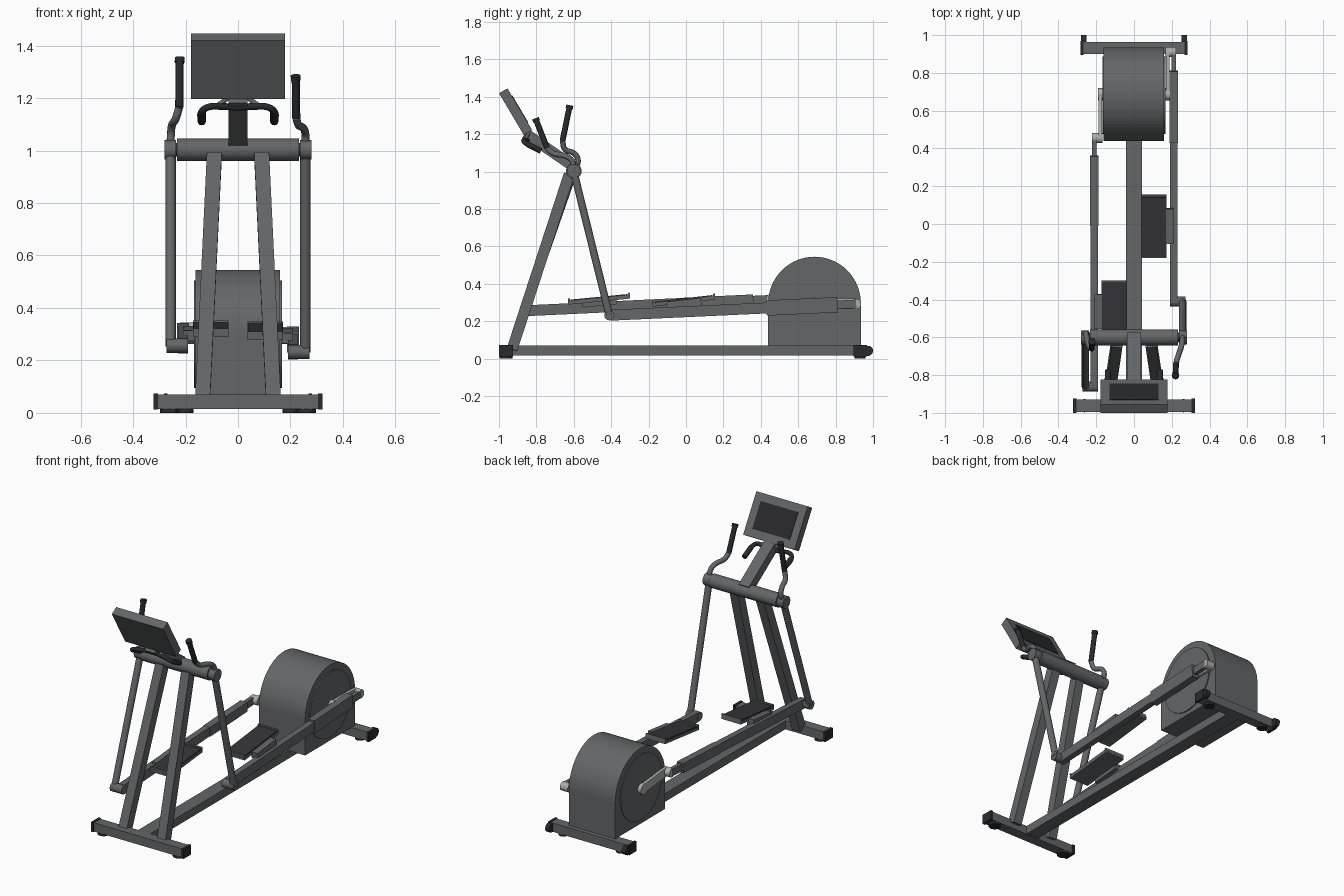
import bpy, bmesh, math
from mathutils import Vector, Matrix

if "Cube" in bpy.data.objects:
    bpy.data.objects.remove(bpy.data.objects["Cube"])


def material(name, r, g, b):
    m = bpy.data.materials.new(name)
    m.diffuse_color = (r, g, b, 1)
    m.use_nodes = True
    m.node_tree.nodes["Principled BSDF"].inputs["Base Color"].default_value = m.diffuse_color
    return m


GREY = material("graphite_grey", 0.125, 0.135, 0.14)
DARK = material("dark_rubber", 0.035, 0.034, 0.042)
BLACK = material("black_plastic", 0.022, 0.023, 0.026)
LIGHT = material("light_metal", 0.42, 0.42, 0.40)


def finish(bm, name, mat, smooth=False):
    bmesh.ops.recalc_face_normals(bm, faces=bm.faces[:])
    me = bpy.data.meshes.new(name)
    bm.to_mesh(me)
    bm.free()
    me.materials.append(mat)
    ob = bpy.data.objects.new(name, me)
    bpy.context.collection.objects.link(ob)
    bpy.ops.object.select_all(action='DESELECT')
    ob.select_set(True)
    bpy.context.view_layer.objects.active = ob
    if smooth:
        bpy.ops.object.shade_smooth_by_angle(angle=math.radians(35))
    return ob


def box(name, x0, x1, y0, y1, z0, z1, mat=GREY):
    bm = bmesh.new()
    m = Matrix.Translation(((x0 + x1) / 2, (y0 + y1) / 2, (z0 + z1) / 2))
    bmesh.ops.create_cube(bm, size=1, matrix=m @ Matrix.Diagonal((x1 - x0, y1 - y0, z1 - z0, 1)))
    return finish(bm, name, mat)


def beam(name, p, q, wide, deep, mat=GREY):
    """Rectangular bar from p to q; wide runs along x, deep is across it."""
    p, q = Vector(p), Vector(q)
    d = (q - p).normalized()
    side = (Vector((1, 0, 0)) - d * d.x).normalized()
    up = d.cross(side)
    m = Matrix((side, d, up)).transposed().to_4x4()
    m.translation = (p + q) / 2
    bm = bmesh.new()
    bmesh.ops.create_cube(bm, size=1, matrix=m @ Matrix.Diagonal((wide, (q - p).length, deep, 1)))
    return finish(bm, name, mat)


def rod(name, p, q, r, mat=GREY, seg=24):
    p, q = Vector(p), Vector(q)
    m = (q - p).to_track_quat('Z', 'Y').to_matrix().to_4x4()
    m.translation = (p + q) / 2
    bm = bmesh.new()
    bmesh.ops.create_cone(bm, cap_ends=True, segments=seg, radius1=r, radius2=r,
                          depth=(q - p).length, matrix=m)
    return finish(bm, name, mat, True)


def tube(name, pts, r, mat=GREY):
    """Round tube bent smoothly through the points."""
    cu = bpy.data.curves.new(name, 'CURVE')
    cu.dimensions = '3D'
    cu.bevel_depth = r
    cu.bevel_resolution = 3
    cu.resolution_u = 6
    cu.use_fill_caps = True
    sp = cu.splines.new('BEZIER')
    sp.bezier_points.add(len(pts) - 1)
    for b, c in zip(sp.bezier_points, pts):
        b.co = c
        b.handle_left_type = b.handle_right_type = 'AUTO'
    cu.materials.append(mat)
    ob = bpy.data.objects.new(name, cu)
    bpy.context.collection.objects.link(ob)
    bpy.ops.object.select_all(action='DESELECT')
    ob.select_set(True)
    bpy.context.view_layer.objects.active = ob
    bpy.ops.object.convert(target='MESH')
    return ob


# base frame
box("base_rail", -0.043, 0.043, -0.95, 0.92, 0.018, 0.07)
box("front_foot_bar", -0.31, 0.31, -0.995, -0.93, 0.015, 0.07)
box("rear_foot_bar", -0.27, 0.27, 0.90, 0.963, 0.015, 0.07)
for s, side in ((-1, "left"), (1, "right")):
    box(side + "_front_end_cap", *sorted((s * 0.305, s * 0.322)), -1.0, -0.925, 0.012, 0.073, BLACK)
    box(side + "_rear_end_cap", *sorted((s * 0.268, s * 0.283)), 0.895, 0.968, 0.012, 0.073, BLACK)
    rod(side + "_front_foot", (s * 0.262, -0.962, 0), (s * 0.262, -0.962, 0.016), 0.035, BLACK)
    rod(side + "_rear_foot", (s * 0.20, 0.93, 0), (s * 0.20, 0.93, 0.016), 0.03, BLACK)
    rod(side + "_wheel", (s * 0.252, 0.973, 0.042), (s * 0.28, 0.973, 0.042), 0.027, BLACK)

# flywheel housing: arch profile extruded across
CY, CZ = 0.687, 0.295
bm = bmesh.new()
prof = [(CY + 0.248, 0.07)]
prof += [(CY + 0.248 * math.cos(math.pi * i / 32), CZ + 0.25 * math.sin(math.pi * i / 32)) for i in range(33)]
prof += [(CY - 0.248, 0.07)]
face = bm.faces.new([bm.verts.new((-0.162, y, z)) for y, z in prof])
ext = bmesh.ops.extrude_face_region(bm, geom=[face])
bmesh.ops.translate(bm, vec=(0.322, 0, 0), verts=[v for v in ext["geom"] if isinstance(v, bmesh.types.BMVert)])
finish(bm, "flywheel_housing", GREY)

# uprights, cross tube and swing pivots
for s, side in ((-1, "left"), (1, "right")):
    beam(side + "_upright", (s * 0.135, -0.93, 0.05), (s * 0.09, -0.625, 0.985), 0.057, 0.058)
    rod(side + "_side_disc", (s * 0.155, CY - 0.005, 0.3), (s * 0.167, CY - 0.005, 0.3), 0.205, GREY, 48)
    rod(side + "_pivot_knuckle", (s * 0.237, -0.6, 1.003), (s * 0.28, -0.6, 1.003), 0.037)
rod("cross_tube", (-0.233, -0.6, 1.003), (0.233, -0.6, 1.003), 0.042, GREY, 32)
rod("pivot_axle", (-0.245, -0.6, 1.003), (0.245, -0.6, 1.003), 0.025, BLACK)

# the two drive sides differ in phase: side, crank pin, front joint, sleeve span, pedal span and height
SIDES = (
    ("right", 1, (0.91, 0.293), (-0.41, 0.232), (0.43, 0.81), (-0.18, 0.155), (0.287, 0.325)),
    ("left", -1, (0.455, 0.318), (-0.86, 0.256), (-0.01, 0.36), (-0.63, -0.30), (0.298, 0.33)),
)
for side, s, pin, front, sleeve, span, pz in SIDES:
    def on_arm(y):
        t = (y - front[0]) / (pin[0] - front[0])
        return (s * 0.21, y, front[1] + t * (pin[1] - front[1]))
    # crank
    beam(side + "_crank", (s * 0.178, CY, CZ), (s * 0.178, *pin), 0.018, 0.055, LIGHT)
    rod(side + "_crank_hub", (s * 0.16, CY, CZ), (s * 0.19, CY, CZ), 0.032, LIGHT)
    rod(side + "_crank_pin", (s * 0.168, *pin), (s * 0.222, *pin), 0.027, LIGHT)
    # pedal arm with thicker sleeve
    beam(side + "_pedal_arm", on_arm(front[0] + 0.005), on_arm(sleeve[0] + 0.05), 0.038, 0.058)
    beam(side + "_arm_sleeve", on_arm(sleeve[0]), on_arm(sleeve[1]), 0.046, 0.082 if s > 0 else 0.06)
    beam(side + "_arm_rod", on_arm(sleeve[1] - 0.02), on_arm(pin[0]), 0.025, 0.045)
    # pedal with rubber mat and end lips
    x = s * 0.104
    a, b = Vector((x, span[0], pz[0])), Vector((x, span[1], pz[1]))
    beam(side + "_pedal", a, b, 0.136, 0.018)
    up = Vector((0, 0, 0.012))
    beam(side + "_pedal_mat", a.lerp(b, 0.04) + up, b.lerp(a, 0.04) + up, 0.13, 0.009, DARK)
    beam(side + "_pedal_toe_lip", a + up, a.lerp(b, 0.03) + up, 0.136, 0.022)
    beam(side + "_pedal_heel_lip", b.lerp(a, 0.03) + up, b + up, 0.136, 0.022)
    shift = Vector((s * 0.083, 0, -0.012))
    beam(side + "_pedal_bracket", a.lerp(b, 0.23) + shift, a.lerp(b, 0.78) + shift, 0.045, 0.04)
    # swing arm and its lower joint
    rod(side + "_swing_arm", (s * 0.257, -0.6, 1.0), (s * 0.257, *front), 0.02)
    rod(side + "_lower_joint", (s * 0.19, *front), (s * 0.272, *front), 0.027)

# moving handlebars: bend, then straight grip with end knob
HANDLES = (
    ("left", [(-0.258, -0.6, 1.01), (-0.256, -0.577, 1.055), (-0.252, -0.595, 1.095),
              (-0.238, -0.648, 1.12), (-0.224, -0.66, 1.165)], (-0.222, -0.621, 1.355)),
    ("right", [(0.257, -0.6, 1.01), (0.257, -0.61, 1.06), (0.25, -0.65, 1.085),
               (0.23, -0.71, 1.098), (0.222, -0.742, 1.125)], (0.22, -0.805, 1.285)),
)
for side, pts, top in HANDLES:
    tube(side + "_handlebar", pts, 0.015)
    low, top = Vector(pts[-1]), Vector(top)
    rod(side + "_grip", low, top, 0.0155, BLACK, 16)
    rod(side + "_grip_knob", top.lerp(low, 0.1), top, 0.019, BLACK, 16)

# console neck, head and screen
beam("console_neck", (0, -0.59, 1.02), (0, -0.86, 1.205), 0.072, 0.058)
lo, hi = Vector((0, -0.845, 1.209)), Vector((0, -0.977, 1.432))
beam("console", lo, hi, 0.357, 0.052)
out = Vector((0, 0.223, 0.132)).normalized() * 0.026
beam("screen", lo.lerp(hi, 0.18) + out, lo.lerp(hi, 0.82) + out, 0.26, 0.006, BLACK)

# fixed handlebar with two stays
half = [(0.0, -0.845, 1.165), (0.06, -0.855, 1.168), (0.115, -0.868, 1.165), (0.137, -0.855, 1.15), (0.138, -0.78, 1.112)]
tube("fixed_handlebar", [(-x, y, z) for x, y, z in half[:0:-1]] + half, 0.013, BLACK)
for s, side in ((-1, "left"), (1, "right")):
    rod(side + "_handlebar_stay", (s * 0.025, -0.84, 1.21), (s * 0.085, -0.86, 1.167), 0.009)
    rod(side + "_fixed_grip", (s * 0.138, -0.845, 1.145), (s * 0.138, -0.775, 1.11), 0.0155, BLACK, 16)
